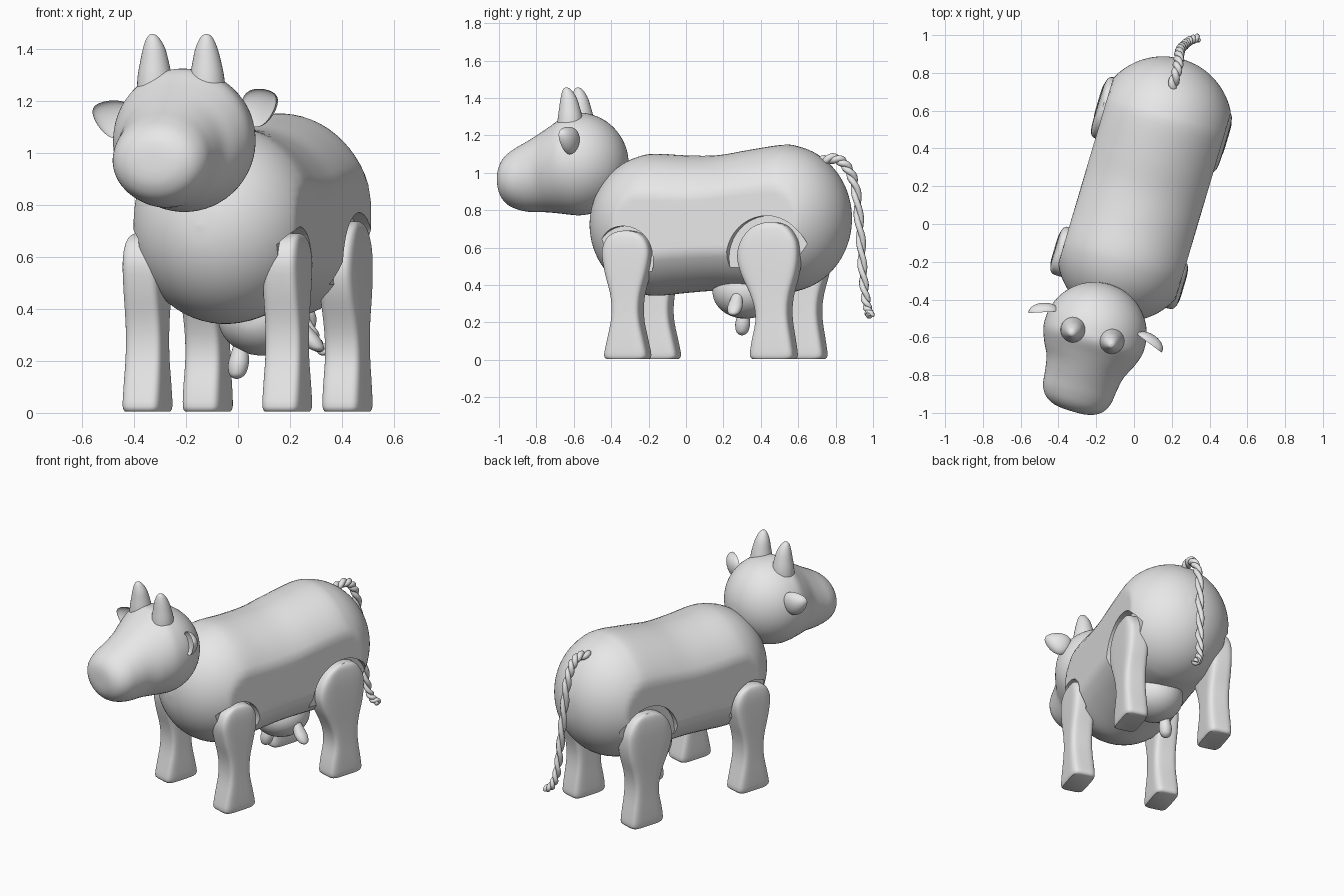
import bpy, bmesh, math
from mathutils import Matrix, Vector

cube = bpy.data.objects.get("Cube")
if cube:
    bpy.data.objects.remove(cube, do_unlink=True)

# One plain grey material
GREY = (0.8, 0.8, 0.8, 1)
mat = bpy.data.materials.new("plain grey")
mat.diffuse_color = GREY
mat.use_nodes = True
mat.node_tree.nodes["Principled BSDF"].inputs["Base Color"].default_value = GREY

# The animal is modelled facing -y, then turned about z
TURN = Matrix.Rotation(math.radians(-16.5), 4, 'Z')


def finish(name, bm, angle=40):
    bmesh.ops.recalc_face_normals(bm, faces=bm.faces)
    bm.transform(TURN)
    me = bpy.data.meshes.new(name)
    bm.to_mesh(me)
    bm.free()
    me.materials.append(mat)
    ob = bpy.data.objects.new(name, me)
    bpy.context.collection.objects.link(ob)
    shade(ob, angle)
    return ob


def shade(ob, angle):
    bpy.ops.object.select_all(action='DESELECT')
    ob.select_set(True)
    bpy.context.view_layer.objects.active = ob
    bpy.ops.object.shade_smooth_by_angle(angle=math.radians(angle))


def spline(pts, steps):
    """Catmull-Rom through tuples of any length."""
    out = []
    for i in range(len(pts) - 1):
        p0, p1, p2, p3 = (pts[min(max(i + k, 0), len(pts) - 1)] for k in (-1, 0, 1, 2))
        for j in range(steps):
            t = j / steps
            out.append([0.5 * (2 * b + (c - a) * t + (2 * a - 5 * b + 4 * c - d) * t * t
                               + (3 * b - a - 3 * c + d) * t ** 3)
                        for a, b, c, d in zip(p0, p1, p2, p3)])
    return out + [list(pts[-1])]


def loft(name, rings, axis='z', n=2.0, segs=40, steps=4, clamp=9.0, angle=40):
    """Rings are (x, y, z, half width, half depth); n squares off the section."""
    bm = bmesh.new()
    loops = []
    for x, y, z, a, b in spline(rings, steps):
        a, b = max(a, 0.002), max(b, 0.002)
        loop = []
        for k in range(segs):
            t = 2 * math.pi * (k + 0.5) / segs
            c, s = math.cos(t), math.sin(t)
            u = math.copysign(abs(c) ** (2 / n), c) * a
            v = math.copysign(abs(s) ** (2 / n), s) * b
            u = max(-clamp, min(clamp, u))
            co = (x + u, y, z + v) if axis == 'y' else (x + u, y + v, z)
            loop.append(bm.verts.new(co))
        loops.append(loop)
    for l0, l1 in zip(loops, loops[1:]):
        for k in range(segs):
            m = (k + 1) % segs
            bm.faces.new((l0[k], l0[m], l1[m], l1[k]))
    bm.faces.new(loops[0])
    bm.faces.new(loops[-1])
    return finish(name, bm, angle)


def dome(cx, cy, cz, ry, rx, rz, start, end, count):
    """Rings of an ellipsoid between two polar angles (0 = rear pole)."""
    out = []
    for i in range(count):
        t = math.radians(start + (end - start) * i / (count - 1))
        out.append((cx, cy + ry * math.cos(t), cz, rx * math.sin(t), rz * math.sin(t)))
    return out


# Body: two round ends joined by a flat-sided barrel
body = loft("body",
            dome(0, 0.545, 0.755, 0.365, 0.365, 0.395, 0, 90, 8)
            + [(0, 0.36, 0.745, 0.362, 0.378), (0, 0.18, 0.732, 0.358, 0.362),
               (0, 0.0, 0.725, 0.358, 0.368)]
            + dome(0, -0.157, 0.722, 0.365, 0.362, 0.38, 90, 180, 8),
            axis='y', segs=64, clamp=0.325)

# Round sockets cut into the flanks above each leg
HIND, FRONT = (0.545, 0.545, 0.225), (-0.255, 0.55, 0.165)
for side in (1, -1):
    for y, z, r in (HIND, FRONT):
        bm = bmesh.new()
        place = Matrix.Translation((side * 0.43 - 0.01, y, z)) @ Matrix.Rotation(math.pi / 2, 4, 'Y')
        bmesh.ops.create_cone(bm, cap_ends=True, segments=40, radius1=r, radius2=r,
                              depth=0.3, matrix=place)
        cutter = finish("socket_cutter", bm)
        cutter.hide_render = True
        mod = body.modifiers.new("socket", 'BOOLEAN')
        mod.operation, mod.solver, mod.object = 'DIFFERENCE', 'EXACT', cutter
        bpy.context.view_layer.objects.active = body
        bpy.ops.object.modifier_apply(modifier=mod.name)
        bpy.data.objects.remove(cutter, do_unlink=True)
shade(body, 35)

# Legs: (height, y offset, half length, half thickness)
HIND_LEG = [(0.005, 0.01, 0.11, 0.07), (0.025, 0.01, 0.122, 0.077), (0.1, 0.01, 0.112, 0.077),
            (0.2, 0.012, 0.094, 0.074), (0.28, 0.008, 0.095, 0.073), (0.36, 0, 0.115, 0.073),
            (0.46, -0.01, 0.153, 0.074), (0.55, -0.015, 0.17, 0.074), (0.63, -0.01, 0.158, 0.072),
            (0.69, -0.005, 0.12, 0.066), (0.72, 0, 0.08, 0.058), (0.735, 0, 0.03, 0.045)]
FRONT_LEG = [(0.005, 0, 0.108, 0.07), (0.025, 0, 0.12, 0.077), (0.1, 0, 0.105, 0.077),
             (0.2, 0, 0.083, 0.074), (0.28, 0, 0.078, 0.073), (0.36, 0, 0.088, 0.073),
             (0.46, 0, 0.115, 0.074), (0.56, 0, 0.133, 0.074), (0.62, 0, 0.123, 0.072),
             (0.66, 0, 0.098, 0.066), (0.682, 0, 0.06, 0.057), (0.69, 0, 0.02, 0.045)]
for side, label in ((1, "left"), (-1, "right")):
    for part, y, prof in (("hind", 0.56, HIND_LEG), ("front", -0.245, FRONT_LEG)):
        loft(f"{part}_leg_{label}",
             [(side * 0.28 - 0.01, y + dy, z, t, w) for z, dy, w, t in prof],
             n=5, segs=48, steps=3)

# Head: ball running forward into a rounded, blunt muzzle
HX = -0.034
loft("head",
     dome(HX, -0.614, 1.047, 0.272, 0.275, 0.275, 0, 100, 9)
     + [(HX, -0.73, 1.027, 0.246, 0.243), (HX, -0.80, 1.006, 0.212, 0.217),
        (HX, -0.88, 0.982, 0.197, 0.192), (HX, -0.95, 0.97, 0.187, 0.165),
        (HX, -1.0, 0.965, 0.16, 0.135), (HX, -1.03, 0.965, 0.115, 0.095),
        (HX, -1.042, 0.965, 0.06, 0.05), (HX, -1.044, 0.965, 0, 0)],
     axis='y', segs=56)

# Horns, ears
for side, label in ((1, "left"), (-1, "right")):
    hx = -0.043 + side * 0.105
    loft(f"horn_{label}",
         [(hx - dx * side, -0.628 - dy, z, r, r) for z, r, dx, dy in
          ((1.22, 0.07, 0, 0), (1.29, 0.066, 0, 0), (1.35, 0.055, 0, 0.003),
           (1.40, 0.043, 0, 0.008), (1.435, 0.028, -0.002, 0.014), (1.452, 0.014, -0.003, 0.018),
           (1.456, 0, -0.003, 0.018))], segs=28)
    bm = bmesh.new()
    bmesh.ops.create_uvsphere(bm, u_segments=28, v_segments=20, radius=1)
    for v in bm.verts:
        # pointed leaf outline with a hollowed front
        x, y, z = v.co
        y = y if y > 0 else -0.55 * y
        v.co = (x * 0.085, y * 0.05 - 0.02, z * 0.07 * (1 - 0.3 * x))
    tilt = Matrix.Rotation(math.radians(-25 if side > 0 else -155), 4, 'Y')
    swing = Matrix.Rotation(math.radians(side * -20), 4, 'Z')
    bm.transform(Matrix.Translation((HX + side * 0.3, -0.565, 1.18 if side > 0 else 1.135))
                 @ swing @ tilt)
    finish(f"ear_{label}", bm, 50)

# Udder and teats
loft("udder", [(0, y, z, a, b) for _, y, z, a, b in
               dome(0, 0.33, 0.365, 0.175, 0.17, 0.145, 0, 180, 11)], axis='y')
TEAT = [(0.0, 0.025), (0.3, 0.033), (0.6, 0.04), (0.85, 0.033), (0.96, 0.018), (1.0, 0)]
for label, top, tip in (("right", (-0.075, 0.30, 0.28), (-0.09, 0.285, 0.13)),
                        ("left", (0.14, 0.33, 0.36), (0.225, 0.33, 0.235))):
    a, b = Vector(top), Vector(tip)
    loft(f"teat_{label}", [(*a.lerp(b, t), r, r) for t, r in TEAT], segs=20)

# Tail: two twisted strands, given directly in turned coordinates
PATH = [(0.20, 0.72, 1.06), (0.225, 0.80, 1.075), (0.235, 0.86, 1.03), (0.24, 0.905, 0.92),
        (0.25, 0.93, 0.70), (0.265, 0.945, 0.48), (0.28, 0.96, 0.33), (0.305, 0.975, 0.26),
        (0.34, 0.985, 0.24)]
line = spline(PATH, 10)
for strand in (0, 1):
    cu = bpy.data.curves.new("tail_strand", 'CURVE')
    cu.dimensions = '3D'
    cu.bevel_depth, cu.bevel_resolution, cu.use_fill_caps = 0.016, 2, True
    sp = cu.splines.new('POLY')
    sp.points.add(len(line) - 1)
    for i, p in enumerate(line):
        here = Vector(p)
        tangent = (Vector(line[min(i + 1, len(line) - 1)]) - Vector(line[max(i - 1, 0)])).normalized()
        side = tangent.cross(Vector((0.0, 0.6, 0.8))).normalized()
        up = side.cross(tangent)
        t = i * 0.55 + strand * math.pi
        sp.points[i].co = (*(here + 0.011 * (side * math.cos(t) + up * math.sin(t))), 1)
        sp.points[i].radius = 1.2 - 0.35 * i / len(line)
    sp.use_smooth = True
    cu.materials.append(mat)
    bpy.context.collection.objects.link(bpy.data.objects.new(f"tail_strand_{strand + 1}", cu))
